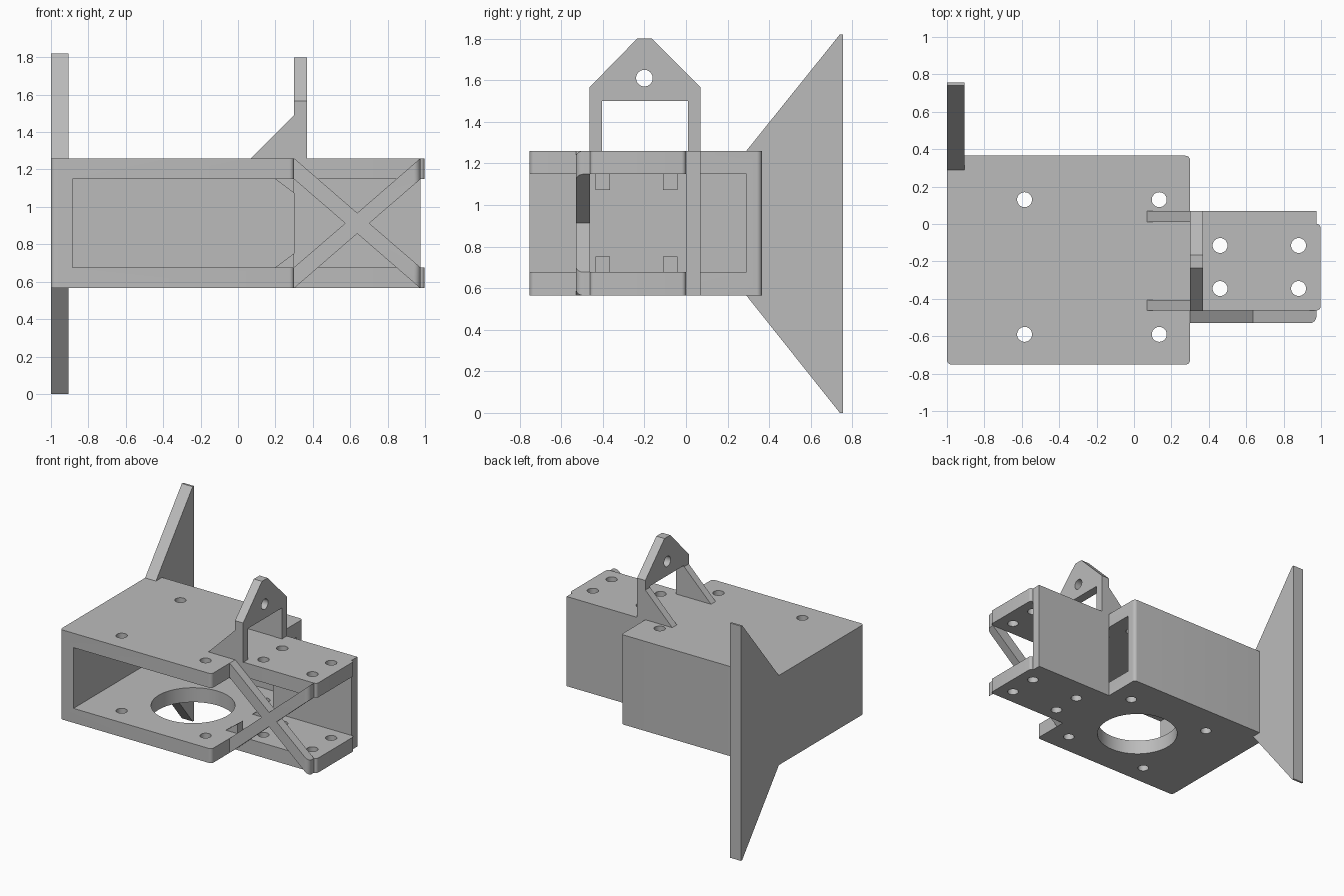
import bpy, bmesh
from mathutils import Vector

if "Cube" in bpy.data.objects:
    bpy.data.objects.remove(bpy.data.objects["Cube"], do_unlink=True)

grey = bpy.data.materials.new("plain grey")
grey.use_nodes = True
GREY = (0.5, 0.5, 0.5, 1)
grey.diffuse_color = GREY
grey.node_tree.nodes["Principled BSDF"].inputs["Base Color"].default_value = GREY

# Shared heights of the housing
BOTTOM, TOP, WALL = 0.565, 1.26, 0.112
FLOOR, CEILING = BOTTOM + WALL, TOP - WALL
MID = (BOTTOM + TOP) / 2


def prism(name, points, axis, lo, hi, round_at=(), radius=0.025):
    """Extrude a 2D outline along an axis; round the listed outline corners."""
    def place(p, d):
        v = list(p)
        v.insert(axis, d)
        return Vector(v)

    bm = bmesh.new()
    ends = [[bm.verts.new(place(p, d)) for p in points] for d in (lo, hi)]
    n = len(points)
    bm.faces.new(ends[0])
    bm.faces.new(ends[1][::-1])
    for i in range(n):
        j = (i + 1) % n
        bm.faces.new((ends[0][i], ends[1][i], ends[1][j], ends[0][j]))
    edges = [bm.edges.get((ends[0][i], ends[1][i])) for i in round_at]
    if edges:
        bmesh.ops.bevel(bm, geom=edges, offset=radius, segments=6,
                        profile=0.5, affect='EDGES')
    bmesh.ops.recalc_face_normals(bm, faces=bm.faces)
    mesh = bpy.data.meshes.new(name)
    bm.to_mesh(mesh)
    bm.free()
    mesh.materials.append(grey)
    ob = bpy.data.objects.new(name, mesh)
    bpy.context.collection.objects.link(ob)
    return ob


def rect(x0, x1, y0, y1):
    return [(x0, y0), (x1, y0), (x1, y1), (x0, y1)]


def cylinder(radius, depth, centre, turn=(0, 0, 0), sides=32):
    bpy.ops.mesh.primitive_cylinder_add(vertices=sides, radius=radius, depth=depth,
                                        location=centre, rotation=turn)
    return bpy.context.object


def activate(ob):
    bpy.ops.object.select_all(action='DESELECT')
    ob.select_set(True)
    bpy.context.view_layer.objects.active = ob


def cut(ob, cutters):
    """Subtract each cutter, then discard it."""
    for c in cutters:
        c.hide_render = True
        mod = ob.modifiers.new("cut", 'BOOLEAN')
        mod.operation, mod.solver, mod.object = 'DIFFERENCE', 'EXACT', c
        activate(ob)
        bpy.ops.object.modifier_apply(modifier=mod.name)
        bpy.data.objects.remove(c, do_unlink=True)


def bolt_holes(xs, ys):
    return [cylinder(0.04, 2, (x, y, MID)) for x in xs for y in ys]


parts = []

# Main housing: open at the front and on one side
housing = prism("main_housing", rect(-1, 0.3, -0.752, 0.365), 2, BOTTOM, TOP, (0, 1, 2))
cut(housing, [prism("cavity", rect(-0.885, 0.6, -1, 0.29), 2, FLOOR, CEILING)]
    + bolt_holes((-0.585, 0.135), (-0.59, 0.13))
    + [cylinder(0.295, 0.4, (-0.225, -0.23, BOTTOM), sides=64)])
parts.append(housing)

# Side bay: back wall with an upper and a lower plate
parts.append(prism("bay_back_wall", rect(0.3, 0.975, 0, 0.07), 2, BOTTOM, TOP))
for name, lo, hi in (("bay_lower_plate", BOTTOM, FLOOR), ("bay_upper_plate", CEILING, TOP)):
    plate = prism(name, rect(0.3, 0.998, -0.462, 0), 2, lo, hi, (1, 2), 0.022)
    cut(plate, bolt_holes((0.46, 0.88), (-0.345, -0.115)))
    parts.append(plate)

# Cross brace over the front of the bay
X0, X1 = 0.3, 0.975
xm, h, b = (X0 + X1) / 2, 0.055, WALL
outline = [(X0, TOP), (xm, MID + h), (X1, TOP), (X1, TOP - b), (xm + 0.0645, MID),
           (X1, BOTTOM + b), (X1, BOTTOM), (xm, MID - h), (X0, BOTTOM),
           (X0, BOTTOM + b), (xm - 0.0645, MID), (X0, TOP - b)]
brace = prism("cross_brace", outline, 1, -0.53, -0.462)
bm = bmesh.new()
bm.from_mesh(brace.data)
tips = [e for e in bm.edges
        if all(v.co.x > X1 - 0.001 and v.co.y < -0.529 for v in e.verts)]
bmesh.ops.bevel(bm, geom=tips, offset=0.035, segments=6, profile=0.5, affect='EDGES')
bm.to_mesh(brace.data)
bm.free()
parts.append(brace)

# Small corner gussets inside the housing mouth
for level, z, s in (("upper", CEILING, -1), ("lower", FLOOR, 1)):
    for side, y in (("front", -0.435), ("rear", -0.11)):
        parts.append(prism(f"{level}_{side}_inner_gusset",
                           [(0.2, z), (0.3, z), (0.3, z + s * 0.075)], 1, y, y + 0.07))

# Hanging loop with a pointed head and an eye
loop = prism("hanging_loop",
             [(-0.465, TOP), (-0.465, 1.565), (-0.235, 1.8), (-0.165, 1.8),
              (0.07, 1.565), (0.07, TOP), (0.01, TOP), (0.01, 1.5),
              (-0.405, 1.5), (-0.405, TOP)], 0, 0.3, 0.37)
cut(loop, [cylinder(0.04, 0.4, (0.335, -0.2, 1.61), (0, 1.5708, 0))])
parts.append(loop)
for side, y in (("front", -0.463), ("rear", 0.012)):
    parts.append(prism(f"{side}_loop_gusset", [(0.07, TOP), (0.3, TOP), (0.3, 1.49)],
                       1, y, y + 0.057))

# Tall tapered fin at the back
parts.append(prism("rear_fin", [(0.29, TOP), (0.74, 1.82), (0.756, 1.82), (0.756, 0),
                                (0.74, 0), (0.29, BOTTOM)], 0, -1, -0.907))

for ob in parts:
    activate(ob)
    bpy.ops.object.shade_smooth_by_angle(angle=0.5)
